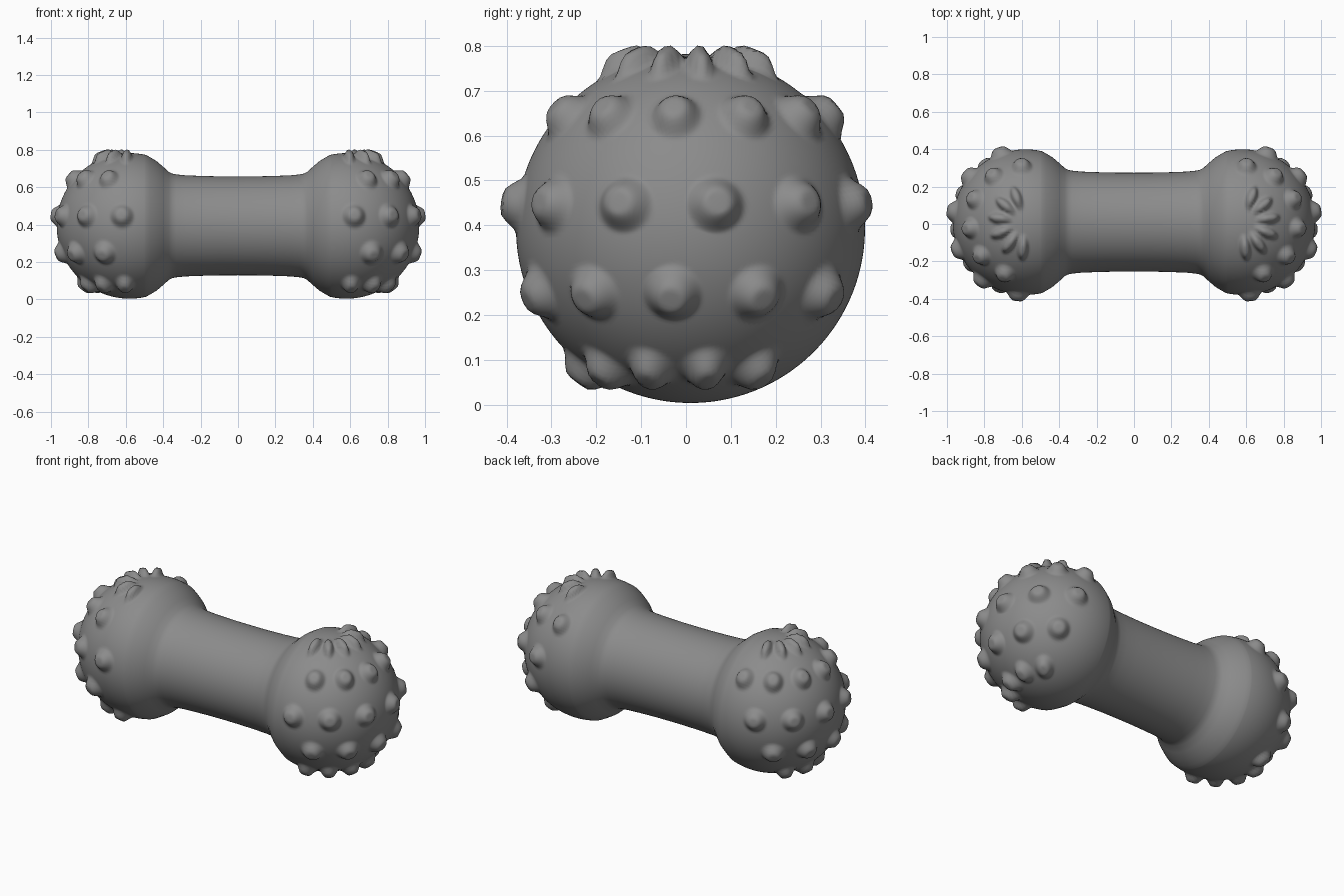
import bpy, bmesh
from math import sin, cos, radians, pi, sqrt
from mathutils import Vector

if "Cube" in bpy.data.objects:
    bpy.data.objects.remove(bpy.data.objects["Cube"])

CENTRE = Vector((0, 0.01, 0.393))   # middle of the shaft axis
BALL_X, BALL_R = 0.58, 0.389        # ball centre distance and radius
BUMP_H = 0.038
SEGMENTS = 176


def direction(lat, lon):
    a, b = radians(lat), radians(lon)
    return Vector((cos(a) * cos(b), cos(a) * sin(b), sin(a)))


# Staggered rows of knobs on each ball: latitude, first longitude, count, half width, half length
bumps = []
for lat, first, count, wide, tall in (
        (-53.5, -84, 5, 0.056, 0.074),
        (-22, -68, 5, 0.070, 0.070),
        (8, -84, 6, 0.070, 0.068),
        (40, -68, 6, 0.062, 0.068),
        (69, -84, 6, 0.034, 0.080)):
    for i in range(count):
        lon = first + 30.8 * i
        north = direction(lat + 90, lon)
        east = direction(0, lon + 90)
        bumps.append((direction(lat, lon), east, north, wide / BALL_R, tall / BALL_R))


def bump_height(d):
    h = 0.0
    for n, east, north, w, l in bumps:
        if d.dot(n) > 0.9:
            t = sqrt((d.dot(east) / w) ** 2 + (d.dot(north) / l) ** 2)
            t = min(max((t - 0.3) / 0.7, 0), 1)
            h = max(h, 1 - t * t * (3 - 2 * t))
    return h * BUMP_H


# Half profile: slightly waisted shaft, flared neck, then the ball arc
half = [(0, 0.264), (0.1, 0.2645), (0.2, 0.267), (0.28, 0.270), (0.33, 0.275),
        (0.35, 0.279), (0.37, 0.289), (0.40, 0.316), (0.435, 0.346), (0.47, 0.367)]
STEPS = 84
for i in range(STEPS):
    a = radians(103) * (1 - i / STEPS)
    half.append((BALL_X + BALL_R * cos(a), BALL_R * sin(a)))
profile = [(-x, r) for x, r in reversed(half[1:])] + half


# Place a surface point, pushing it outward where a knob sits
def surface_point(x, y, z):
    side = -1 if x < 0 else 1
    p = Vector((abs(x), y, z))
    ball = Vector((BALL_X, 0, 0))
    if abs(x) > 0.45:
        d = (p - ball).normalized()
        p += d * bump_height(d)
    p.x *= side
    return p + CENTRE


# Chew bone body turned around the x axis
bm = bmesh.new()
rings = []
for x, r in profile:
    rings.append([bm.verts.new(surface_point(x, r * cos(2 * pi * k / SEGMENTS),
                                             r * sin(2 * pi * k / SEGMENTS)))
                  for k in range(SEGMENTS)])
for a, b in zip(rings, rings[1:]):
    for k in range(SEGMENTS):
        j = (k + 1) % SEGMENTS
        bm.faces.new((a[k], a[j], b[j], b[k]))

# Close the ball tips
for ring, side in ((rings[0], -1), (rings[-1], 1)):
    tip = bm.verts.new(surface_point(side * (BALL_X + BALL_R), 0, 0))
    for k in range(SEGMENTS):
        bm.faces.new((ring[k], ring[(k + 1) % SEGMENTS], tip))
bmesh.ops.recalc_face_normals(bm, faces=bm.faces)
for f in bm.faces:
    f.smooth = True

mesh = bpy.data.meshes.new("knobbly_chew_bone")
bm.to_mesh(mesh)
bm.free()
bone = bpy.data.objects.new("knobbly_chew_bone", mesh)
bpy.context.collection.objects.link(bone)

# Dark rubber
rubber = bpy.data.materials.new("dark_rubber")
rubber.diffuse_color = (0.26, 0.26, 0.26, 1)
rubber.use_nodes = True
rubber.node_tree.nodes["Principled BSDF"].inputs["Base Color"].default_value = rubber.diffuse_color
mesh.materials.append(rubber)
